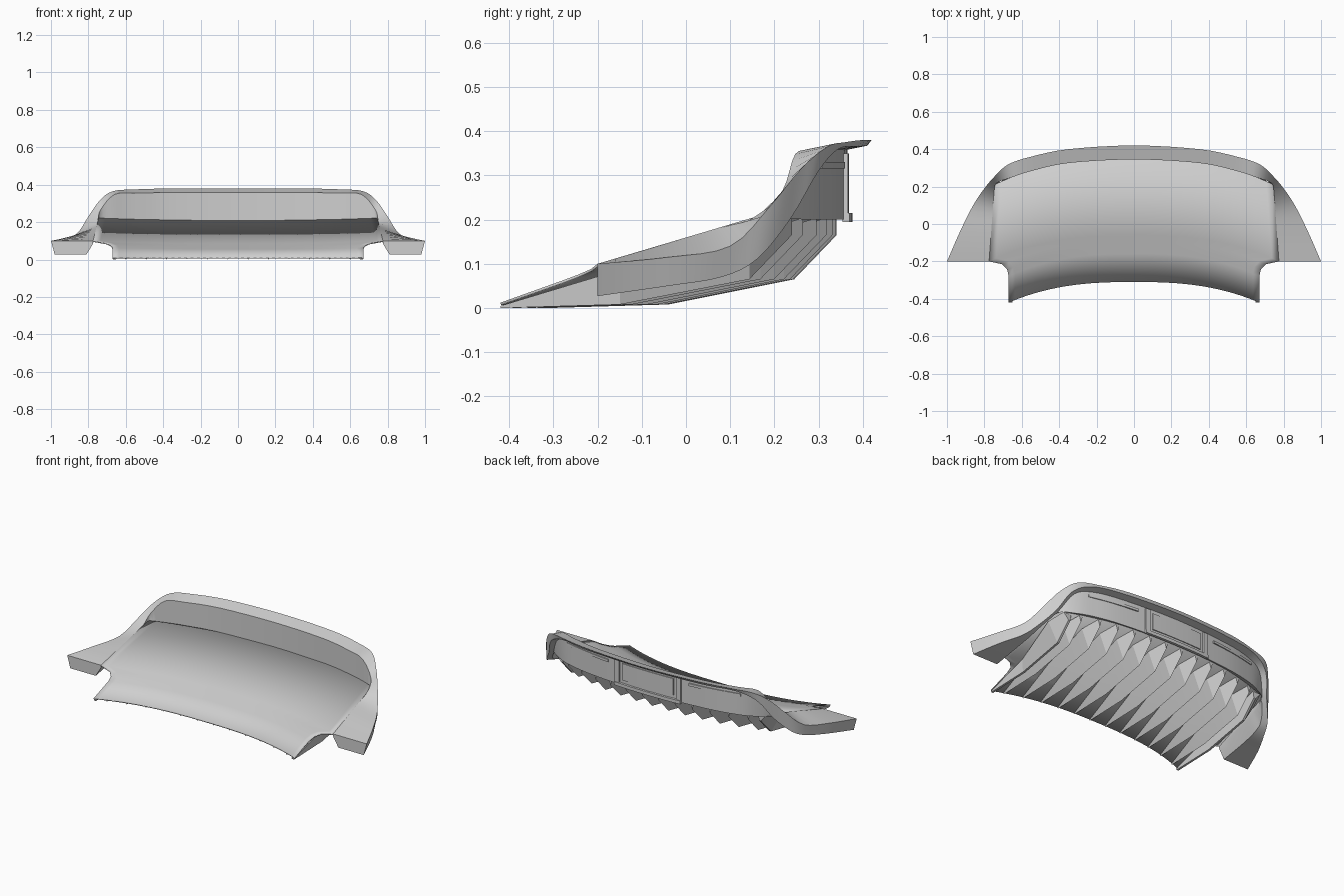
import bpy
import bmesh
from math import radians
from mathutils import Vector

default_cube = bpy.data.objects.get("Cube")
if default_cube:
    bpy.data.objects.remove(default_cube, do_unlink=True)

# One light grey finish for every part
light_grey = bpy.data.materials.new("light_grey")
light_grey.use_nodes = True
light_grey.diffuse_color = (0.62, 0.62, 0.62, 1)
shader = next(n for n in light_grey.node_tree.nodes if n.type == 'BSDF_PRINCIPLED')
shader.inputs["Base Color"].default_value = light_grey.diffuse_color


def loft(name, rows, closed=False, caps=False, angle=30):
    """Skin a sequence of equally long point rows."""
    bm = bmesh.new()
    grid = [[bm.verts.new(point) for point in row] for row in rows]
    count = len(grid[0])
    for first, second in zip(grid, grid[1:]):
        for i in range(count if closed else count - 1):
            j = (i + 1) % count
            bm.faces.new((first[i], first[j], second[j], second[i]))
    if caps:
        bm.faces.new(grid[0])
        bm.faces.new(grid[-1])
    bmesh.ops.remove_doubles(bm, verts=bm.verts, dist=0.0002)
    bmesh.ops.recalc_face_normals(bm, faces=bm.faces)
    mesh = bpy.data.meshes.new(name)
    bm.to_mesh(mesh)
    bm.free()
    mesh.materials.append(light_grey)
    obj = bpy.data.objects.new(name, mesh)
    bpy.context.collection.objects.link(obj)
    bpy.ops.object.select_all(action='DESELECT')
    obj.select_set(True)
    bpy.context.view_layer.objects.active = obj
    bpy.ops.object.shade_smooth_by_angle(angle=radians(angle))
    return obj


def mirrored_rail(half, steps=4):
    """Mirror a half rail ending on the centre line, then smooth it."""
    points = [Vector(p) for p in half]
    points += [Vector((-p.x, p.y, p.z)) for p in reversed(points[:-1])]
    result = []
    for i in range(len(points) - 1):
        b, c = points[i], points[i + 1]
        a = points[i - 1] if i else b * 2 - c
        d = points[i + 2] if i + 2 < len(points) else c * 2 - b
        for k in range(steps):
            t = k / steps
            result.append(0.5 * (2 * b + (c - a) * t
                                 + (2 * a - 5 * b + 4 * c - d) * t ** 2
                                 + (3 * b - a - 3 * c + d) * t ** 3))
    return result + [points[-1]]


def bow(x, reach):
    """Share of the plan curvature at x."""
    return (abs(x) / reach) ** 2.6


def panel_front(x):
    return -0.31 - 0.11 * bow(x, 0.67)


def panel_back(x):
    return 0.345 - 0.135 * bow(x, 0.745)


def fascia_y(x):
    return 0.365 - 0.085 * (abs(x) / 0.66) ** 2.3


# Rim rails, from the side wing tip to the rear centre
lip_edge = [(1, -.2, .1), (.93, -.04, .115), (.86, .1, .14), (.8, .19, .23),
            (.74, .26, .315), (.67, .32, .365), (.55, .36, .375),
            (.35, .4, .38), (0, .42, .38)]
lower_edge = [(.98, -.2, .027), (.92, -.04, .05), (.86, .08, .07), (.82, .16, .11),
              (.75, .235, .2), (.69, .3, .31), (.58, .345, .36),
              (.38, .388, .365), (0, .41, .367)]
fascia_top = [(.81, -.2, .027), (.81, -.04, .055), (.805, .07, .08), (.79, .14, .115),
              (.73, .22, .2), (.66, .28, .315), (.55, .31, .352),
              (.36, .344, .357), (0, .365, .358)]
fascia_base = [(.775, -.2, .085), (.768, -.04, .125), (.762, .07, .15), (.757, .14, .175),
               (.72, .225, .2), (.65, .272, .2), (.55, .31, .2),
               (.36, .344, .2), (0, .365, .2)]
inner_edge = [(.775, -.2, .1), (.763, -.04, .147), (.754, .08, .182), (.749, .16, .206),
              (.735, .218, .265), (.66, .247, .348), (.55, .283, .355),
              (.35, .326, .358), (0, .345, .358)]
wall_foot = [(x, y, min(z - .008, .207)) for x, y, z in inner_edge]

rails = [mirrored_rail(r) for r in (lip_edge, lower_edge, fascia_top,
                                    fascia_base, wall_foot, inner_edge)]
loft("bumper_rim", list(zip(*rails)), closed=True, caps=True, angle=28)

# Sloping panel with a bowed front and back and notched sides
panel_sides = [(0, .67, -.42, .012), (.23, .67, -.28, .062), (.28, .677, -.245, .075),
               (.33, .705, -.215, .088), (.38, .775, -.2, .1), (1, .745, .21, .222)]
columns = [i / 20 for i in range(-20, 21)]
panel_rows = []
for v, side_x, side_y, side_z in panel_sides:
    mid_y, mid_z = -.31 + .655 * v, .01 + .2 * v
    panel_rows.append([(u * side_x, mid_y + (side_y - mid_y) * bow(u, 1),
                        mid_z + (side_z - mid_z) * bow(u, 1)) for u in columns])
panel = loft("sloping_panel", panel_rows)
if sum(p.normal.z for p in panel.data.polygons) < 0:
    panel.data.flip_normals()
thickness = panel.modifiers.new("thickness", 'SOLIDIFY')
thickness.thickness = 0.006
thickness.offset = -1


def keel_stations(x):
    """Length stations of a fin: y, panel height, keel height."""
    front, back = panel_front(x), panel_back(x)
    stations = []
    for y, keel in ((front, 0), (front + .27, .008), (back - .1, .065), (back - .004, .165)):
        t = (y - front) / (back - front)
        stations.append((y, .005 + .2 * t, keel))
    return stations


# Wedge fins underneath
fin_count = 12
for n in range(fin_count):
    x = -0.6 + 1.2 * n / (fin_count - 1)
    rows = [[(x - w, y, top), (x, y, keel), (x + w, y, top)]
            for (y, top, keel), w in zip(keel_stations(x), (.004, .042, .048, .012))]
    loft(f"underside_fin_{n + 1}", rows, closed=True, caps=True, angle=15)

# Upright skirts closing the two sides of the underside
for side, label in ((1, "left"), (-1, "right")):
    rows = [[(side * (.662 + shift), y, top), (side * .668, y, keel), (side * .655, y, keel),
             (side * .65, y, top)]
            for (y, top, keel), shift in zip(keel_stations(.668), (.008, .01, .07, .04))]
    loft(f"{label}_side_skirt", rows, closed=True, caps=True, angle=15)


def fascia_strip(name, x0, x1, z0, z1, depth):
    """Raised strip that follows the bowed rear fascia."""
    rows = []
    for i in range(9):
        x = x0 + (x1 - x0) * i / 8
        y = fascia_y(x)
        rows.append([(x, y - .004, z0), (x, y + depth, z0),
                     (x, y + depth, z1), (x, y - .004, z1)])
    loft(name, rows, closed=True, caps=True)


# Rear fascia trim: centre plate, its frame and the side slats
fascia_strip("centre_plate", -.17, .17, .235, .335, .004)
fascia_strip("lower_ledge", -.22, .22, .195, .215, .012)
for side, label in ((1, "left"), (-1, "right")):
    fascia_strip(f"{label}_plate_post", side * .19, side * .22, .215, .35, .008)
    fascia_strip(f"{label}_upper_slat", side * .27, side * .58, .315, .33, .006)
